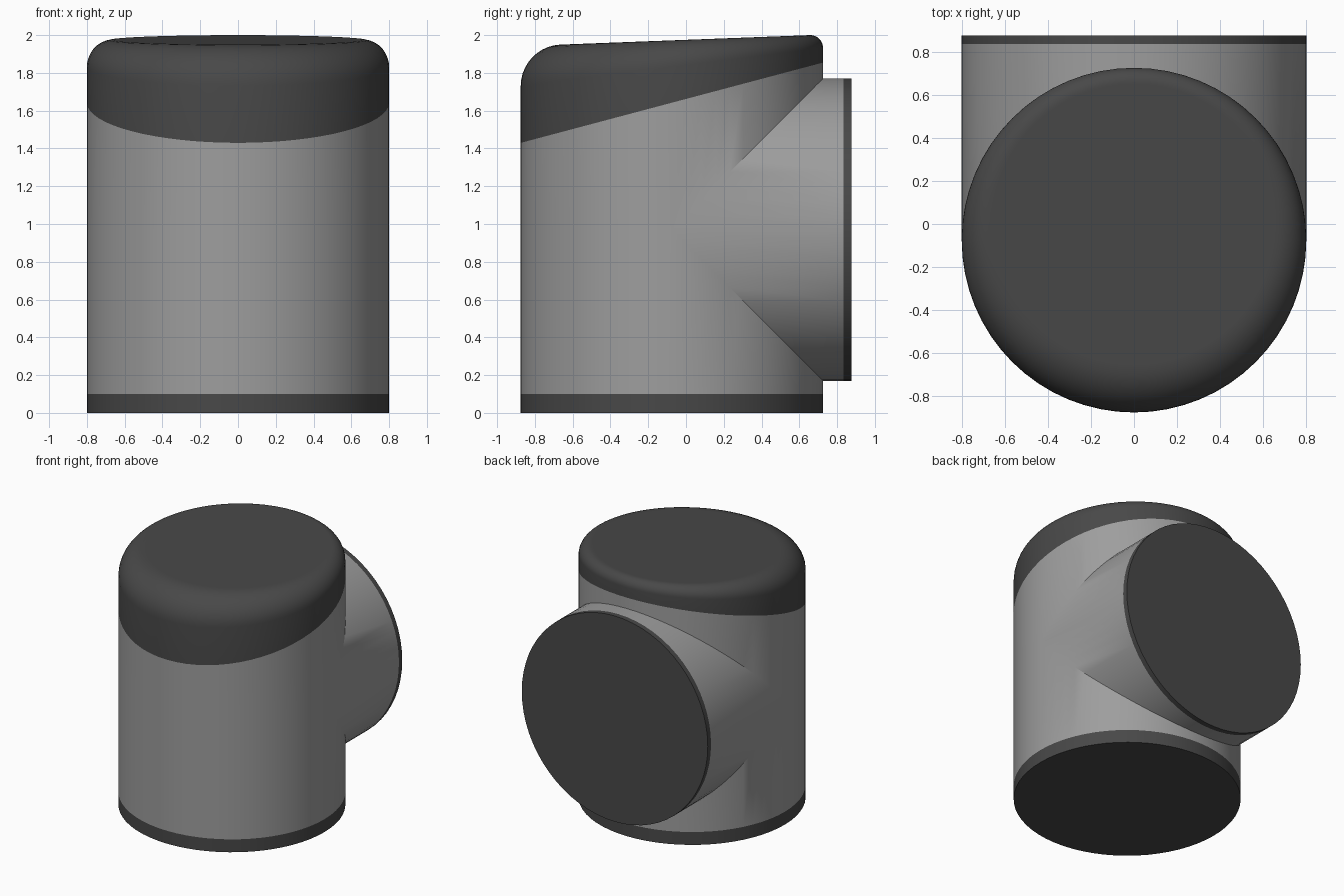
import bpy
import bmesh
from math import sin, cos, pi, radians

cube = bpy.data.objects.get("Cube")
if cube:
    bpy.data.objects.remove(cube, do_unlink=True)

SIDES = 64
R = 0.8            # radius of both cylinders
YC = -0.075        # axis of the upright cylinder
ZC = 0.97          # axis of the side cylinder
ANGLES = [2 * pi * i / SIDES for i in range(SIDES)]


def material(name, value):
    mat = bpy.data.materials.new(name)
    mat.use_nodes = True
    colour = (value, value, value, 1)
    mat.diffuse_color = colour
    mat.node_tree.nodes["Principled BSDF"].inputs["Base Color"].default_value = colour
    return mat


def upright(height, inset=lambda a: 0):
    """Ring around the z axis; height depends on the angle and on y."""
    ring = []
    for a in ANGLES:
        r = R - inset(a)
        y = YC + r * sin(a)
        ring.append((r * cos(a), y, height(a, y)))
    return ring


def sideways(depth):
    """Ring around the side cylinder's axis; depth is the y position."""
    return [(R * cos(a), depth(a), ZC - R * sin(a)) for a in ANGLES]


def loft(bm, rings, close_start=False, close_end=False):
    loops = [[bm.verts.new(p) for p in ring] for ring in rings]
    for low, high in zip(loops, loops[1:]):
        for i in range(SIDES):
            j = (i + 1) % SIDES
            bm.faces.new((low[i], low[j], high[j], high[i]))
    if close_start:
        bm.faces.new(loops[0][::-1])
    if close_end:
        bm.faces.new(loops[-1])


def finish(name, bm, mat):
    bmesh.ops.remove_doubles(bm, verts=bm.verts, dist=1e-5)
    for face in bm.faces:
        face.smooth = True
    mesh = bpy.data.meshes.new(name)
    bm.to_mesh(mesh)
    bm.free()
    mesh.set_sharp_from_angle(angle=radians(30))
    mesh.materials.append(mat)
    bpy.context.collection.objects.link(bpy.data.objects.new(name, mesh))


def cap_edge(a, y):
    return 1.662 + 0.2656 * y


def cap_top(y):
    return 1.975 + 0.038 * y


def bevel(a):
    return 0.14 - 0.07 * sin(a)


def notch(a):
    """Half height of the side cylinder's opening in the upright wall."""
    return R * max(sin(a), 0)


grey = material("body grey", 0.34)
dark = material("dark grey", 0.065)

# Body: upright wall below and above the opening, and the side cylinder
bm = bmesh.new()
loft(bm, [upright(lambda a, y: 0.1), upright(lambda a, y: ZC - notch(a))])
loft(bm, [upright(lambda a, y: ZC + notch(a)), upright(cap_edge)])
loft(bm, [sideways(lambda a: YC + R * abs(sin(a))), sideways(lambda a: 0.835)])
finish("body", bm, grey)

# Base band with the underside
bm = bmesh.new()
loft(bm, [upright(lambda a, y: 0), upright(lambda a, y: 0.1)], close_start=True)
finish("base_band", bm, dark)

# Side cylinder's end plate
bm = bmesh.new()
loft(bm, [sideways(lambda a: 0.835), sideways(lambda a: 0.875)], close_end=True)
finish("end_plate", bm, dark)

# Cap: slanted lower edge, rounded rim that is wider at the front, sloping top
rings = [upright(cap_edge)]
STEPS = 10
for k in range(STEPS + 1):
    t = pi / 2 * k / STEPS
    rings.append(upright(lambda a, y: cap_top(y) - bevel(a) * (1 - sin(t)),
                         lambda a: bevel(a) * (1 - cos(t))))
rings.append(upright(lambda a, y: cap_top(y), lambda a: bevel(a) + 0.01))
bm = bmesh.new()
loft(bm, rings, close_end=True)
finish("cap", bm, dark)
